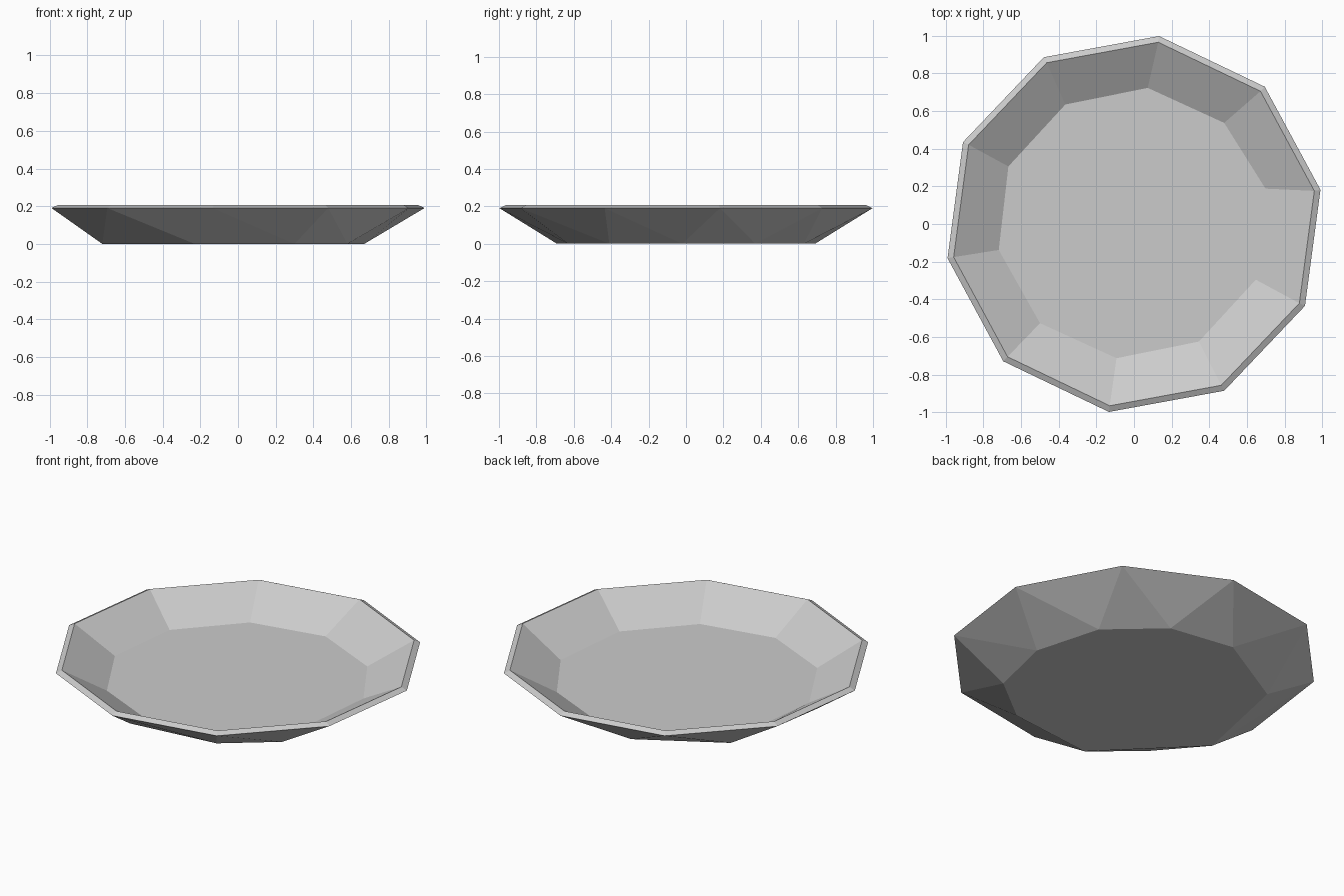
import bpy, bmesh, math

cube = bpy.data.objects.get("Cube")
if cube:
    bpy.data.objects.remove(cube, do_unlink=True)

SIDES = 10


def ring(bm, radius, z, turn, cx=0.0, cy=0.0):
    """One ten-sided loop of vertices."""
    angles = [math.radians(turn + 360 / SIDES * i) for i in range(SIDES)]
    return [bm.verts.new((cx + radius * math.cos(a), cy + radius * math.sin(a), z))
            for a in angles]


def bridge(bm, lower, upper):
    """Band of quads between two loops."""
    for i in range(SIDES):
        j = (i + 1) % SIDES
        bm.faces.new((lower[i], lower[j], upper[j], upper[i]))


# Grey glaze
grey = bpy.data.materials.new("pale_grey")
grey.use_nodes = True
colour = (0.6, 0.6, 0.6, 1)
grey.diffuse_color = colour
grey.node_tree.nodes["Principled BSDF"].inputs["Base Color"].default_value = colour

bm = bmesh.new()

# Underside: hand-cut foot wrapped up to the rim in facets
foot = [(.67, -.02), (.56, .37), (.27, .63), (-.12, .69), (-.59, .42),
        (-.72, -.2), (-.23, -.69), (.3, -.63), (.58, -.41)]
base = [bm.verts.new((x, y, 0)) for x, y in foot]
edge = ring(bm, 1.006, .19, 10.4)
bmesh.ops.convex_hull(bm, input=base + edge)
lid = [f for f in bm.faces if all(v.co.z > .1 for v in f.verts)]
bmesh.ops.delete(bm, geom=lid, context='FACES')
bmesh.ops.dissolve_limit(bm, angle_limit=.01, verts=bm.verts[:], edges=bm.edges[:])

# Sloping rim, inner wall and flat floor
edge = sorted((v for v in bm.verts if v.co.z > .1),
              key=lambda v: math.atan2(v.co.y, v.co.x) % math.tau)
lip = ring(bm, .973, .206, 10.4)
floor = ring(bm, .722, .062, 11.4, -.01, .005)
floor[0].co.y += .04
bridge(bm, edge, lip)
bridge(bm, lip, floor)
bm.faces.new(floor)
bmesh.ops.recalc_face_normals(bm, faces=bm.faces[:])

mesh = bpy.data.meshes.new("plate")
bm.to_mesh(mesh)
bm.free()
mesh.materials.append(grey)
plate = bpy.data.objects.new("plate", mesh)
bpy.context.collection.objects.link(plate)
